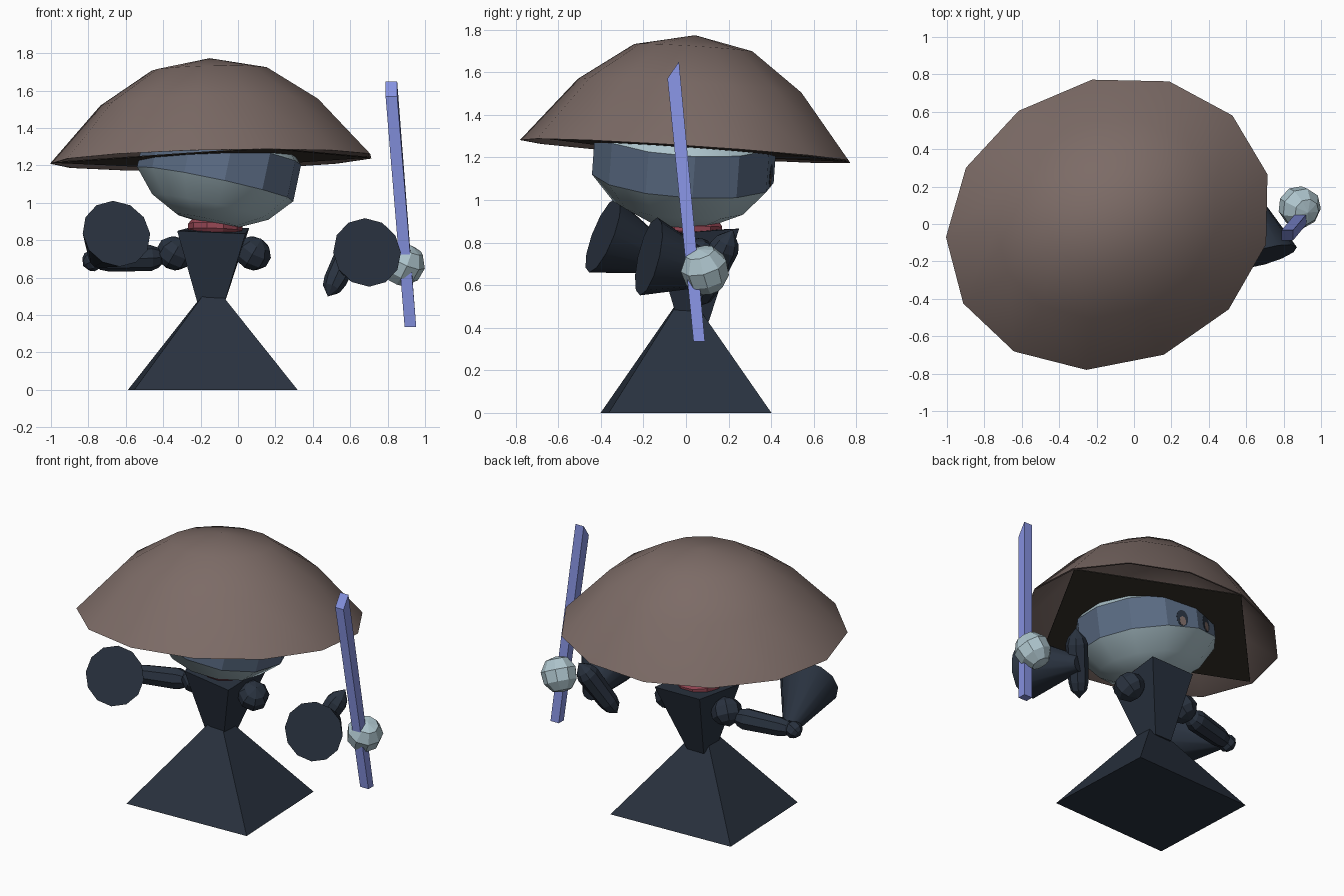
import bpy, bmesh, math
from mathutils import Vector, Matrix, Euler

if "Cube" in bpy.data.objects:
    bpy.data.objects.remove(bpy.data.objects["Cube"])


def material(name, red, green, blue):
    """Flat material from 0-255 display values."""
    linear = [((c / 255 + 0.055) / 1.055) ** 2.4 for c in (red, green, blue)] + [1]
    m = bpy.data.materials.new(name)
    m.use_nodes = True
    m.diffuse_color = linear
    m.node_tree.nodes["Principled BSDF"].inputs["Base Color"].default_value = linear
    return m


straw = material("straw_brown", 124, 107, 102)
lining = material("lining_black", 58, 52, 46)
cloth = material("dark_navy", 41, 50, 63)
metal = material("pale_metal", 174, 197, 205)
visor = material("slate_blue", 91, 108, 132)
scarf = material("dull_red", 148, 70, 83)
blade = material("violet_blue", 134, 146, 225)


def finish(name, bm, mats, smooth=None):
    bmesh.ops.recalc_face_normals(bm, faces=bm.faces)
    mesh = bpy.data.meshes.new(name)
    bm.to_mesh(mesh)
    bm.free()
    for m in mats:
        mesh.materials.append(m)
    obj = bpy.data.objects.new(name, mesh)
    bpy.context.collection.objects.link(obj)
    if smooth:
        bpy.ops.object.select_all(action='DESELECT')
        obj.select_set(True)
        bpy.context.view_layer.objects.active = obj
        bpy.ops.object.shade_smooth_by_angle(angle=math.radians(smooth))
    return obj


def lathe(name, profile, sides, mats, matrix, phase=0, smooth=None):
    """Spin (radius, height) pairs round local z; open ends get caps."""
    bm = bmesh.new()
    rings = []
    for r, z in profile:
        if r == 0:
            rings.append([bm.verts.new((0, 0, z))] * sides)
            continue
        angles = [math.radians(phase) + math.tau * i / sides for i in range(sides)]
        rings.append([bm.verts.new((r * math.cos(a), r * math.sin(a), z)) for a in angles])
    for a, b in zip(rings, rings[1:]):
        for i in range(sides):
            j = (i + 1) % sides
            bm.faces.new(list(dict.fromkeys((a[i], a[j], b[j], b[i]))))
    for ring, (r, z) in ((rings[0], profile[0]), (rings[-1], profile[-1])):
        if r:
            bm.faces.new(ring)
    obj = finish(name, bm, mats, smooth)
    obj.matrix_world = matrix
    return obj


def along(start, end):
    """Frame at start with local z pointing to end, and the length."""
    start, d = Vector(start), Vector(end) - Vector(start)
    return Matrix.Translation(start) @ d.to_track_quat('Z', 'Y').to_matrix().to_4x4(), d.length


def tilted(loc, rx, ry):
    turn = Euler((math.radians(rx), math.radians(ry), 0)).to_matrix().to_4x4()
    return Matrix.Translation(loc) @ turn


def loft(name, low, high, mat):
    """Solid between two matching loops of corners."""
    bm = bmesh.new()
    a, b = ([bm.verts.new(p) for p in loop] for loop in (low, high))
    bm.faces.new(a)
    bm.faces.new(b)
    for i in range(len(a)):
        j = (i + 1) % len(a)
        bm.faces.new((a[i], a[j], b[j], b[i]))
    return finish(name, bm, [mat])


def rectangle(cx, cy, hx, hy, z, turn=0):
    c, s = math.cos(math.radians(turn)), math.sin(math.radians(turn))
    return [(cx + x * hx * c - y * hy * s, cy + x * hx * s + y * hy * c, z)
            for x, y in ((-1, -1), (1, -1), (1, 1), (-1, 1))]


# Skirt and torso, two tapered blocks meeting at the waist
loft("skirt", rectangle(-.135, 0, .4375, .3825, 0, 2.5),
     rectangle(-.138, 0, .048, .045, .51, 2.5), cloth)
loft("torso", rectangle(-.145, .035, .062, .072, .43),
     [(-.325, -.11, .85), (.04, -.16, .835), (.06, .25, .865), (-.27, .24, .865)], cloth)

# Neck scarf
lathe("neck_scarf", [(.12, -.04), (.145, -.01), (.145, .02), (.12, .05)], 10, [scarf],
      tilted((-.122, .03, .865), -4, 2))

# Head: smooth bowl and crown, faceted visor band
head_frame = tilted((-.122, -.015, 1.10), -4, 12)
head = lathe("head", [(0, -.215), (.17, -.2), (.32, -.125), (.43, 0), (.43, .2),
                      (.32, .31), (.15, .38), (0, .39)], 12, [metal, visor],
             head_frame, phase=6, smooth=40)
for face in head.data.polygons:
    if 0 < face.center.z < .2:
        face.material_index = 1
        face.use_smooth = False

# Eyes set flat on two visor faces
for side, angle in (("left", 81), ("right", 111)):
    spot = head_frame @ Matrix.Rotation(math.radians(angle), 4, 'Z') \
        @ Matrix.Translation((.415, 0, .055)) @ Matrix.Rotation(math.pi / 2, 4, 'Y')
    oval = Matrix.Diagonal((1.3, 1, 1, 1))
    lathe(side + "_eye", [(.042, -.003), (.042, .002)], 10, [cloth], spot @ oval)
    lathe(side + "_pupil", [(.024, -.003), (.024, .004)], 8, [straw],
          spot @ Matrix.Translation((.018, 0, 0)) @ oval)

# Wide oval hat: double-walled shell
hat_frame = tilted((-.135, .005, 1.23), -4, -1.7) @ Matrix.Rotation(math.radians(24), 4, 'Z') \
    @ Matrix.Diagonal((.89, .765, 1, 1))
lathe("hat", [(0, .545), (.36, .485), (.68, .305), (1, 0),
              (.985, 0), (.665, .29), (.35, .47), (0, .53)], 13, [straw],
      hat_frame, phase=-8, smooth=50)

# Dark lining stretched between some of the rim corners
corners = [math.radians(-8) + math.tau * i / 13 for i in (0, 3, 6, 10)]
sheet = [[(.98 * math.cos(a), .98 * math.sin(a), z) for a in corners] for z in (.004, .01)]
loft("hat_lining", *sheet, lining).matrix_world = hat_frame

# Shoulders
ball = [(0, -1), (.7, -.7), (1, -.3), (1, .3), (.7, .7), (0, 1)]
for side, x in (("left", .08), ("right", -.34)):
    lathe(side + "_shoulder", [(r * .095, z * .095) for r, z in ball], 8, [cloth],
          tilted((x, .05, .73), 20, 30))

# Upper arms, flared sleeves and elbow
arms = (("left", (.65, .22, .86), (.48, .05, .5), (.59, .18, .65), (.69, -.175, .735)),
        ("right", (-.37, .05, .71), (-.79, -.04, .69), (-.75, -.05, .7), (-.65, -.39, .835)))
for side, top, bottom, wrist, cuff in arms:
    frame, size = along(top, bottom)
    lathe(side + "_upper_arm", [(0, 0), (.055, .06), (.07, .1), (.062, size - .1),
                                (.05, size - .05), (0, size)], 8, [cloth], frame)
    frame, size = along(wrist, cuff)
    lathe(side + "_sleeve", [(.05, 0), (.188, size)], 12, [cloth], frame, smooth=40)
lathe("right_elbow", [(r * .055, z * .055) for r, z in ball], 8, [cloth],
      tilted((-.78, -.04, .69), 0, 60))

# Fist and the sword it holds
lathe("left_fist", [(0, -.112), (.06, -.1), (.105, -.045), (.112, .03), (.07, .095), (0, .112)],
      9, [metal], tilted((.885, .09, .67), 15, 25))
tip = rectangle(.82, -.06, .031, .027, 1.61)
tip = [(x, y, z + math.copysign(.04, y + .06)) for x, y, z in tip]
loft("sword", rectangle(.922, .062, .031, .027, .335), tip, blade)
